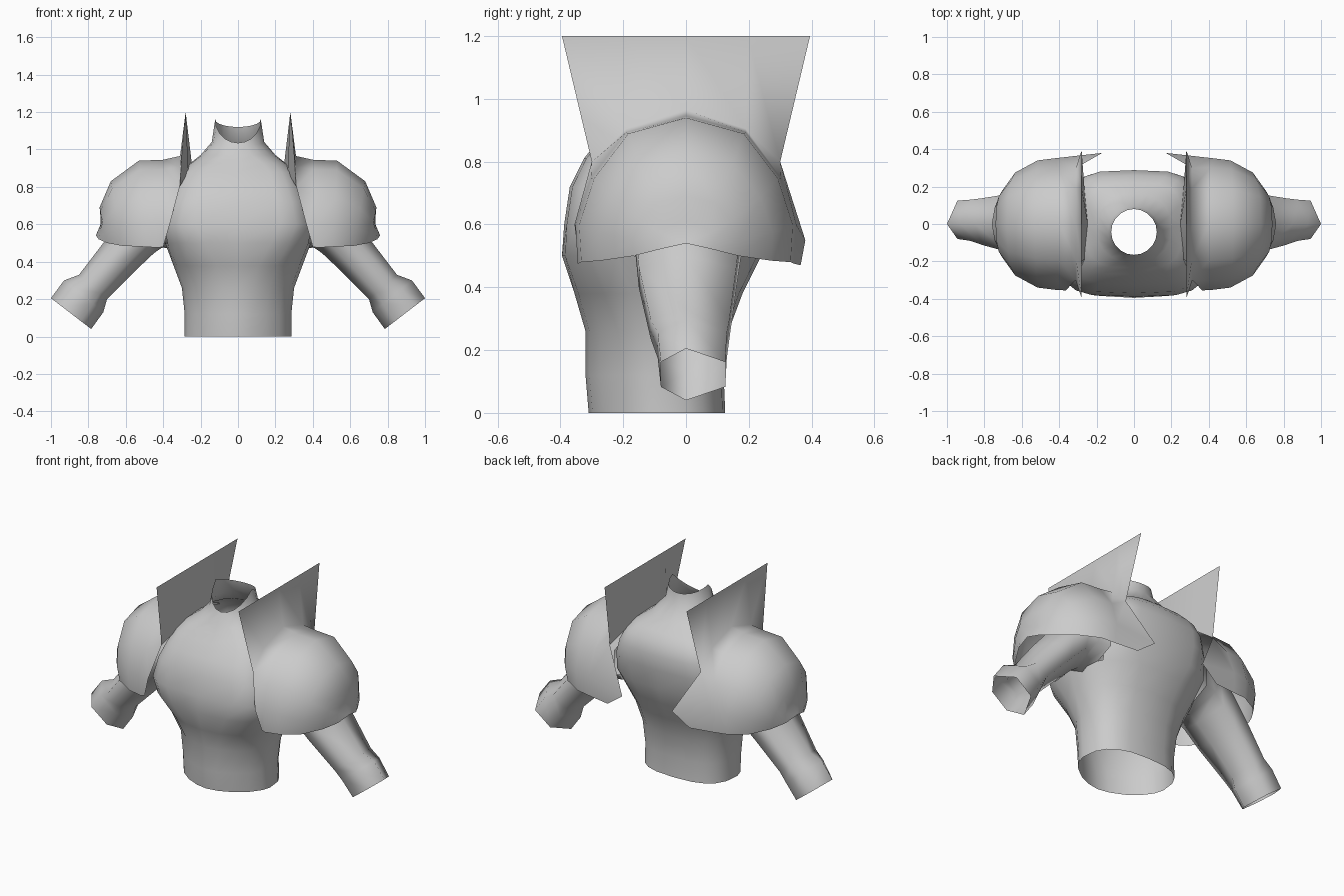
import bpy, bmesh, math
from mathutils import Vector

if "Cube" in bpy.data.objects:
    bpy.data.objects.remove(bpy.data.objects["Cube"])

steel = bpy.data.materials.new("light grey")
steel.diffuse_color = (0.6, 0.6, 0.6, 1)
steel.use_nodes = True
steel.node_tree.nodes["Principled BSDF"].inputs["Base Color"].default_value = steel.diffuse_color


def loft(name, patches, closed, mirror=False, angle=60, hole=None):
    """Skin patches of point rows; closed joins rows into rings, doubles merge."""
    verts, faces = [], []
    for rows in patches:
        n, o = len(rows[0]), len(verts)
        verts += [p for r in rows for p in r]
        for i in range(len(rows) - 1):
            a, b = o + i * n, o + (i + 1) * n
            for j in range(n if closed else n - 1):
                k = (j + 1) % n
                faces.append((a + j, a + k, b + k, b + j))
    me = bpy.data.meshes.new(name)
    me.from_pydata(verts, [], faces)
    bm = bmesh.new()
    bm.from_mesh(me)
    bmesh.ops.remove_doubles(bm, verts=bm.verts, dist=0.0005)
    if hole:
        gone = [f for f in bm.faces if hole(f.calc_center_median())]
        bmesh.ops.delete(bm, geom=gone, context='FACES')
    bm.to_mesh(me)
    bm.free()
    me.materials.append(steel)
    ob = bpy.data.objects.new(name, me)
    bpy.context.collection.objects.link(ob)
    if mirror:
        ob.modifiers.new("mirror", 'MIRROR').use_mirror_merge = False
    bpy.ops.object.select_all(action='DESELECT')
    bpy.context.view_layer.objects.active = ob
    ob.select_set(True)
    bpy.ops.object.shade_smooth_by_angle(angle=math.radians(angle))
    return ob


# Torso rings: height, half width, front y, back y, front and back squareness
sections = [(0, .285, -.31, .125, 1.7, 2.7), (.12, .285, -.32, .12, 1.7, 2.7),
            (.26, .30, -.32, .135, 1.8, 2.6), (.38, .345, -.355, .18, 2.1, 2.3),
            (.50, .39, -.395, .24, 3, 2.4), (.60, .405, -.388, .27, 4, 3),
            (.72, .375, -.37, .285, 4, 3.6), (.81, .34, -.325, .288, 4, 3.8),
            (.88, .305, -.27, .26, 4, 3.8), (.925, .258, -.235, .22, 3.5, 3.5),
            (.97, .20, -.205, .165, 2.3, 2.3), (1.03, .15, -.175, .10, 2, 2)]
N = 20


def ring(rx, yf, yb, pf, pb):
    pts = []
    for i in range(N):
        a = 2 * math.pi * i / N
        c, s = math.cos(a), math.sin(a)
        p = pb if s > 0 else pf
        x = math.copysign(abs(c) ** (2 / p), c) * rx
        y = math.copysign(abs(s) ** (2 / p), s) * (yb - yf) / 2 + (yf + yb) / 2
        pts.append((x, y, s))
    return pts


rows = [[(x, y, z) for x, y, s in ring(*sec)] for z, *sec in sections]
rows[-1] = [(x, y, 1.04 + .02 * s) for x, y, s in ring(.14, -.175, .095, 2, 2)]
# Collar rim: low at the throat, peaked at the sides
rows.append([(x, y, 1.16 - (.04 if s > 0 else .125) * abs(s))
             for x, y, s in ring(.122, -.165, .08, 2, 2)])
# Arm holes are left open under the shoulder pads
loft("torso", [rows], True,
     hole=lambda c: abs(c.x) > .3 and .52 < c.z < .8 and abs(c.y) < .16)

# Arm: hexagonal tube, upper and lower outline points in xz, then front and back y
arm = [((.34, .82), (.34, .455), -.22, .21), ((.48, .74), (.40, .48), -.18, .19),
       ((.60, .64), (.45, .445), -.16, .175), ((.72, .50), (.54, .36), -.15, .16),
       ((.85, .33), (.70, .20), -.112, .138), ((.93, .30), (.72, .13), -.09, .13),
       ((1.0, .205), (.785, .04), -.08, .125)]
rows = []
for (ux, uz), (lx, lz), yf, yb in arm:
    up, low = Vector((ux, 0, uz)), Vector((lx, 0, lz))
    row = []
    for t, y in ((0, 0), (.26, yb), (.74, yb), (1, 0), (.74, yf), (.26, yf)):
        p = up.lerp(low, t)
        row.append((p.x, y, p.z))
    rows.append(row)
loft("arm", [rows], True, mirror=True, angle=100)

# Shoulder pad edge: inner border running from front to back
edge = [(.40, -.34, .48), (.365, -.355, .60), (.312, -.30, .80), (.31, -.19, .905),
        (.31, 0, .965), (.31, .19, .905), (.31, .30, .80), (.17, .38, .55), (.28, .365, .47)]
arch = [(-.98, 0), (-1, .26), (-.86, .58), (-.54, .89), (0, 1),
        (.54, .89), (.86, .58), (1, .26), (.98, 0)]
# Arches of the pad: apex x, apex z, foot x, foot z, half depth
arches = [(.40, .945, .425, .475, .352), (.53, .94, .51, .48, .34),
          (.68, .83, .62, .485, .275), (.74, .69, .70, .50, .17),
          (.73, .61, .745, .52, .09), (.76, .54, .76, .54, 0)]
pad = [edge]
for ax, az, fx, fz, d in arches:
    pad.append([(fx + (ax - fx) * h, d * v, fz + (az - fz) * h) for v, h in arch])
# Upright fin: outer sheet, straight top edge, inner sheet
top = [(.28, -.395 + .79 * i / 4, 1.2) for i in range(5)]
inner = [edge[2], (.265, -.19, .88), (.247, 0, .925), (.265, .19, .88), edge[6]]
loft("shoulder_pad_with_fin", [pad, [inner, top, edge[2:7]]], False,
     mirror=True, angle=85)
